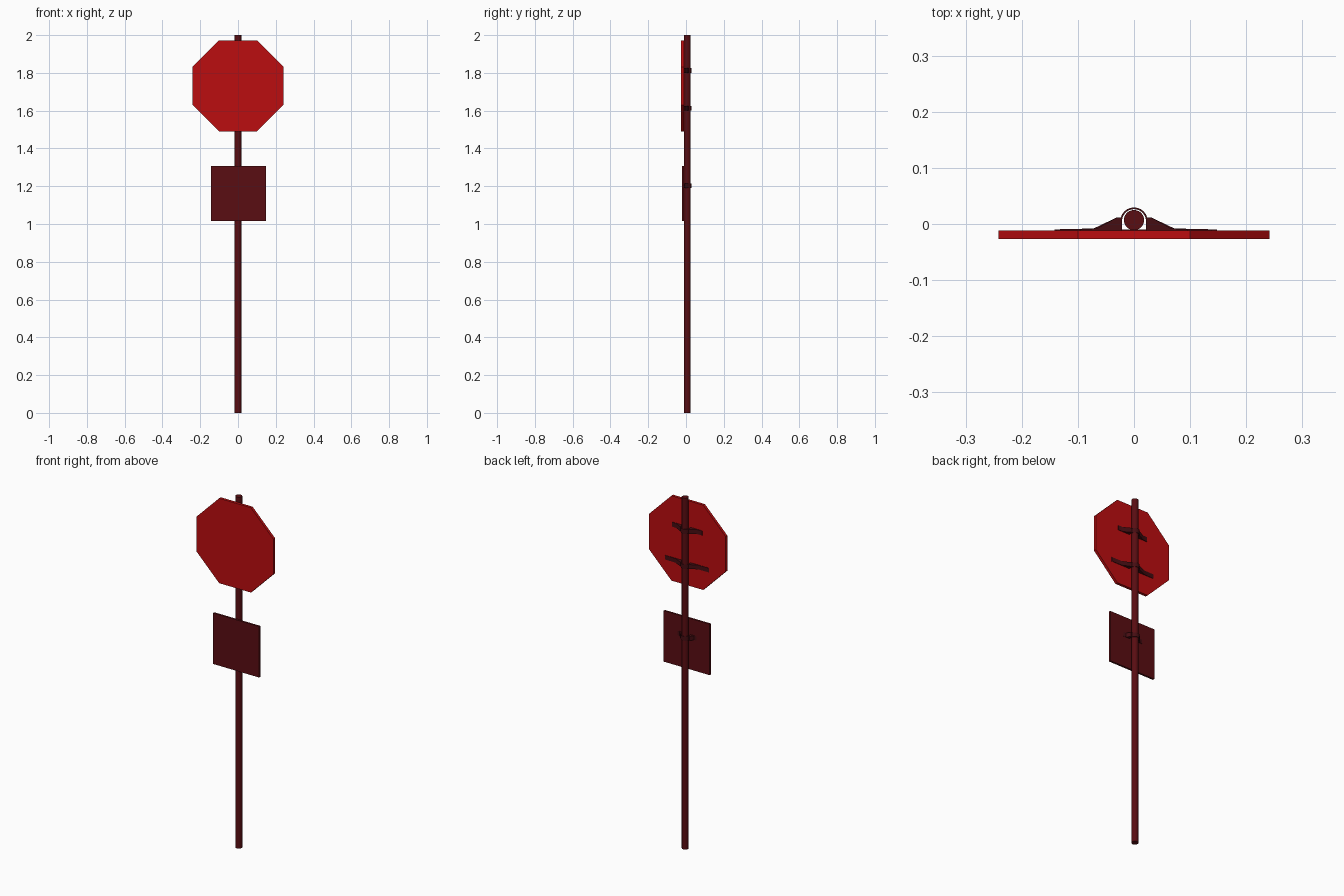
import bpy, bmesh, math

if "Cube" in bpy.data.objects:
    bpy.data.objects.remove(bpy.data.objects["Cube"])


def material(name, rgb):
    m = bpy.data.materials.new(name)
    m.diffuse_color = (*rgb, 1)
    m.use_nodes = True
    m.node_tree.nodes["Principled BSDF"].inputs["Base Color"].default_value = m.diffuse_color
    return m


RED = material("sign_red", (0.5, 0.004, 0.005))
DARK = material("dark_red", (0.10, 0.004, 0.006))
STEEL = material("bracket_dark", (0.06, 0.004, 0.006))


def prism(name, outline, to_3d, depth, mat):
    """Extrude a flat outline along the vector depth."""
    bm = bmesh.new()
    face = bm.faces.new([bm.verts.new(to_3d(u, v)) for u, v in outline])
    ext = bmesh.ops.extrude_face_region(bm, geom=[face])
    verts = [g for g in ext["geom"] if isinstance(g, bmesh.types.BMVert)]
    bmesh.ops.translate(bm, verts=verts, vec=depth)
    bmesh.ops.recalc_face_normals(bm, faces=bm.faces)
    mesh = bpy.data.meshes.new(name)
    bm.to_mesh(mesh)
    bm.free()
    obj = bpy.data.objects.new(name, mesh)
    bpy.context.collection.objects.link(obj)
    mesh.materials.append(mat)
    return obj


def smooth(obj):
    bpy.ops.object.select_all(action='DESELECT')
    obj.select_set(True)
    bpy.context.view_layer.objects.active = obj
    bpy.ops.object.shade_smooth_by_angle(angle=math.radians(30))


# Pole
bpy.ops.mesh.primitive_cylinder_add(vertices=24, radius=0.018, depth=2, location=(0, 0.007, 1))
pole = bpy.context.object
pole.name = "pole"
pole.data.materials.append(DARK)
smooth(pole)

# Octagonal sign plate
R = 0.2415 / math.cos(math.pi / 8)
octagon = [(R * math.cos(math.pi / 8 + i * math.pi / 4),
            1.731 + R * math.sin(math.pi / 8 + i * math.pi / 4)) for i in range(8)]
prism("octagon_plate", octagon, lambda u, v: (u, -0.027, v), (0, 0.0155, 0), RED)

# Square lower plate
square = [(-0.142, 1.016), (0.148, 1.016), (0.148, 1.306), (-0.142, 1.306)]
prism("square_plate", square, lambda u, v: (u, -0.021, v), (0, 0.011, 0), DARK)


# Brackets: a strap arched around the pole with tapered wings against the plate
def bracket(name, z, wing, reach, height):
    def arc(r):
        return [(r * math.cos(i * math.pi / 12), 0.005 + r * math.sin(i * math.pi / 12))
                for i in range(13)]
    right = [(0.0215, -0.013), (reach, -0.013), (reach, -0.0095), (wing, -0.008),
             (0.030, 0.012), (0.0235, 0.012)]
    left = [(-x, y) for x, y in reversed(right)]
    outline = right + arc(0.0245)[2:-2] + left + arc(0.0215)[::-1]
    obj = prism(name, outline, lambda u, v: (u, v, z - height / 2), (0, 0, height), STEEL)
    smooth(obj)


bracket("upper_bracket", 1.812, 0.066, 0.095, 0.026)
bracket("lower_bracket", 1.612, 0.072, 0.138, 0.024)
bracket("square_bracket", 1.203, 0.045, 0.060, 0.024)
